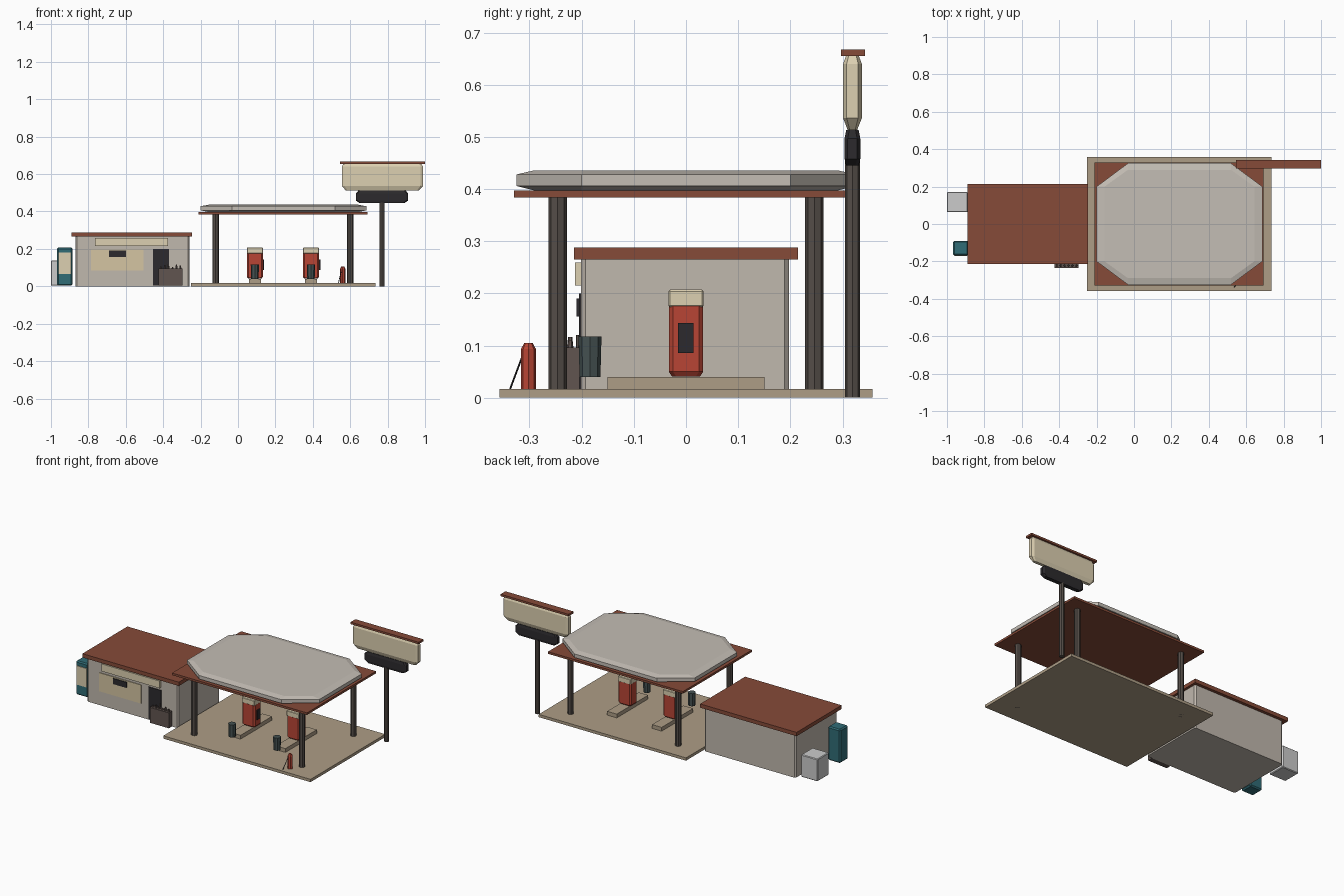
import bpy, bmesh, math
from mathutils import Vector

if "Cube" in bpy.data.objects:
    bpy.data.objects.remove(bpy.data.objects["Cube"])

MATS = {}
COLORS = dict(brick=(.24, .07, .04), cream=(.72, .63, .44), sand=(.42, .34, .24),
              wall=(.53, .48, .42), canopy=(.55, .51, .46), steel=(.09, .075, .065),
              dark=(.025, .023, .026), red=(.48, .06, .035), teal=(.03, .15, .18),
              bin=(.06, .085, .085), rack=(.12, .09, .08), glass=(.66, .56, .36), ice=(.6, .6, .58))


def finish(name, bm, color):
    bmesh.ops.recalc_face_normals(bm, faces=bm.faces)
    me = bpy.data.meshes.new(name)
    bm.to_mesh(me)
    bm.free()
    ob = bpy.data.objects.new(name, me)
    bpy.context.collection.objects.link(ob)
    if color not in MATS:
        MATS[color] = bpy.data.materials.new(color)
        MATS[color].diffuse_color = (*COLORS[color], 1)
    me.materials.append(MATS[color])
    return ob


def box(name, x, y, z, color, bevel=0):
    """Box given by its x, y and z ranges."""
    bm = bmesh.new()
    bmesh.ops.create_cube(bm, size=1)
    for v in bm.verts:
        v.co = [(r[0] + r[1]) / 2 + c * (r[1] - r[0]) for r, c in zip((x, y, z), v.co)]
    if bevel:
        bmesh.ops.bevel(bm, geom=bm.edges[:], offset=bevel, segments=1, affect='EDGES')
    return finish(name, bm, color)


def loft(name, cx, cy, rings, color):
    """Stack of cut-corner rectangles: (z, half x, half y, corner cut x, corner cut y)."""
    bm = bmesh.new()
    loops = []
    for z, hx, hy, kx, ky in rings:
        pts = [(hx, ky - hy), (hx, hy - ky), (hx - kx, hy), (kx - hx, hy),
               (-hx, hy - ky), (-hx, ky - hy), (kx - hx, -hy), (hx - kx, -hy)]
        loops.append([bm.verts.new((cx + a, cy + b, z)) for a, b in pts])
    for a, b in zip(loops, loops[1:]):
        for i in range(8):
            j = (i + 1) % 8
            bm.faces.new((a[i], a[j], b[j], b[i]))
    bm.faces.new(loops[0])
    bm.faces.new(loops[-1])
    return finish(name, bm, color)


def rod(name, a, b, r1, color, r2=None, sides=8):
    """Tapered rod from point a to point b."""
    a, b = Vector(a), Vector(b)
    bm = bmesh.new()
    bmesh.ops.create_cone(bm, cap_ends=True, segments=sides, radius1=r1,
                          radius2=r1 if r2 is None else r2, depth=(b - a).length)
    bm.transform((b - a).to_track_quat('Z', 'Y').to_matrix().to_4x4())
    bmesh.ops.translate(bm, verts=bm.verts, vec=(a + b) / 2)
    return finish(name, bm, color)


# Forecourt and canopy
box("forecourt_pad", (-.25, .735), (-.357, .357), (0, .017), "sand")
box("canopy_slab", (-.21, .692), (-.33, .33), (.384, .397), "brick")
loft("canopy_top", .243, 0, [(.397, .40, .29, .125, .09), (.406, .443, .325, .168, .125),
                             (.428, .443, .325, .168, .125), (.436, .40, .29, .125, .09)], "canopy")
for x in (-.12, .6):
    for y in (-.246, .246):
        rod("canopy_post", (x, y, 0), (x, y, .386), .0175, "steel")

# Pump islands, pumps and bins
for x in (.09, .39):
    box("pump_island", (x - .032, x + .032), (-.15, .15), (.017, .04), "sand")
    loft("pump_body", x, 0, [(.041, .036, .027, .008, .008), (.05, .043, .033, .008, .008),
                             (.176, .043, .033, .008, .008)], "red")
    box("pump_cap", (x - .043, x + .043), (-.034, .034), (.174, .207), "cream", .003)
    box("pump_panel", (x + .04, x + .05), (-.015, .014), (.086, .143), "dark")
    rod("bin", (x, -.184, .04), (x, -.184, .117), .02, "bin", .022)

# Air post with hose
rod("air_post", (.56, -.302, .015), (.56, -.302, .093), .0145, "red")
rod("air_post_cap", (.56, -.302, .093), (.56, -.302, .105), .0145, "red", .008)
rod("air_hose", (.537, -.337, .017), (.555, -.309, .092), .002, "dark", sides=6)

# Roadside sign
rod("sign_pole", (.77, .319, 0), (.77, .319, .46), .0145, "steel")
loft("sign_price_box", .77, .319, [(.445, .12, .012, .006, .006), (.458, .14, .015, .01, .006),
                                   (.497, .14, .015, .01, .006), (.513, .125, .012, .006, .006)], "dark")
loft("sign_board", .772, .319, [(.513, .196, .009, .01, .004), (.536, .217, .018, .014, .007),
                                (.64, .217, .018, .014, .007), (.656, .208, .012, .01, .005)], "cream")
box("sign_roof", (.545, 1), (.297, .343), (.655, .667), "brick")

# Store
loft("store_walls", -.565, -.002, [(0, .305, .199, .008, .008), (.266, .305, .199, .008, .008)], "wall")
box("store_roof", (-.89, -.245), (-.215, .215), (.265, .288), "brick")
box("store_fascia", (-.765, -.375), (-.213, -.195), (.215, .259), "cream")
box("store_window", (-.785, -.505), (-.205, -.195), (.085, .197), "glass")
box("window_plaque", (-.69, -.6), (-.21, -.2), (.156, .19), "dark")
box("store_door", (-.455, -.37), (-.205, -.195), (.005, .2), "dark")
rod("door_handle", (-.378, -.208, .08), (-.378, -.208, .12), .003, "steel", sides=6)

# Goods rack beside the door
box("goods_rack", (-.425, -.297), (-.236, -.204), (.003, .096), "rack")
for i in range(6):
    x = -.413 + i * .021
    h = (.106, .113, .108, .102, .116, .11)[i]
    rod("rack_bottle", (x, -.222, .09), (x, -.222, h), .007, "rack", .004, 6)

# Vending machine and ice chest
box("vending_machine", (-.968, -.885), (-.168, -.09), (.003, .207), "teal", .007)
box("vending_front", (-.961, -.893), (-.172, -.16), (.066, .18), "cream")
box("ice_chest", (-1, -.89), (.063, .172), (.003, .138), "ice", .004)

for m in bpy.data.materials:
    if m.users and not m.is_grease_pencil:
        m.use_nodes = True
        m.node_tree.nodes["Principled BSDF"].inputs["Base Color"].default_value = m.diffuse_color
